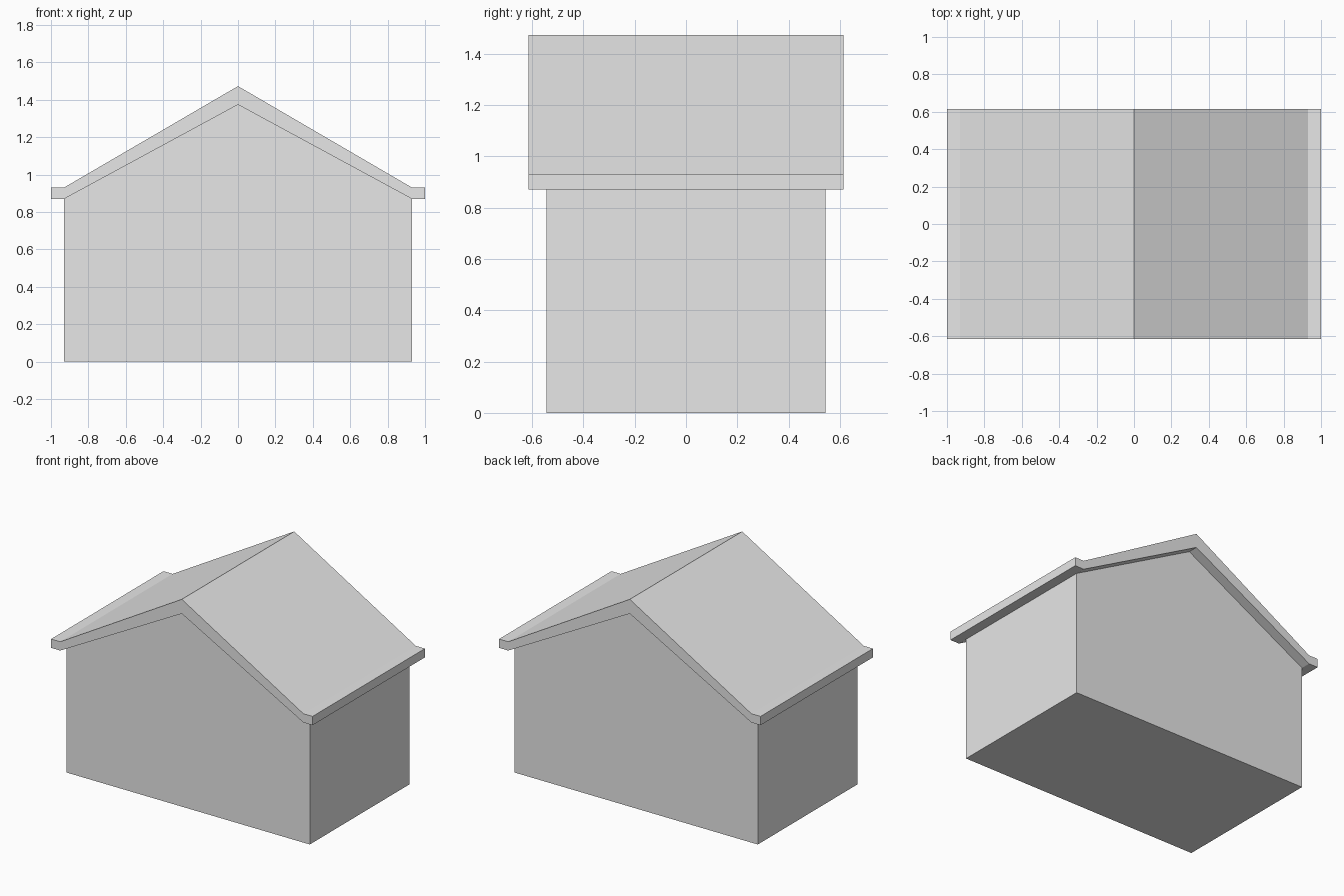
import bpy
import bmesh

cube = bpy.data.objects.get("Cube")
if cube:
    bpy.data.objects.remove(cube, do_unlink=True)

GREY = (0.8, 0.8, 0.8, 1.0)
grey = bpy.data.materials.new("plain grey")
grey.use_nodes = True
grey.diffuse_color = GREY
grey.node_tree.nodes["Principled BSDF"].inputs["Base Color"].default_value = GREY

WALL_X, EAVE_X = 0.93, 1.0
WALL_Y, ROOF_Y = 0.544, 0.614
EAVE_LOW, EAVE_TOP = 0.87, 0.931
GABLE_TOP, RIDGE = 1.374, 1.473


def extrude_profile(name, profile, half_depth):
    """Extrude an x-z outline evenly to both sides along y."""
    bm = bmesh.new()
    face = bm.faces.new([bm.verts.new((x, -half_depth, z)) for x, z in profile])
    swept = bmesh.ops.extrude_face_region(bm, geom=[face], use_keep_orig=True)
    verts = [g for g in swept["geom"] if isinstance(g, bmesh.types.BMVert)]
    bmesh.ops.translate(bm, verts=verts, vec=(0, 2 * half_depth, 0))
    bmesh.ops.recalc_face_normals(bm, faces=bm.faces)
    mesh = bpy.data.meshes.new(name)
    bm.to_mesh(mesh)
    bm.free()
    mesh.materials.append(grey)
    obj = bpy.data.objects.new(name, mesh)
    bpy.context.collection.objects.link(obj)
    return obj


def mirrored(half, ridge):
    """Complete a right-hand outline around a point on the centre line."""
    return half + [(0, ridge)] + [(-x, z) for x, z in reversed(half)]


# Gabled house body
extrude_profile("house_walls", mirrored([(WALL_X, 0), (WALL_X, EAVE_LOW)], GABLE_TOP), WALL_Y)

# Overhanging roof shell with short flat eaves
outer = mirrored([(EAVE_X, EAVE_LOW), (EAVE_X, EAVE_TOP), (WALL_X, EAVE_TOP)], RIDGE)
inner = mirrored([(WALL_X, EAVE_LOW)], GABLE_TOP)
extrude_profile("roof", outer + inner[::-1], ROOF_Y)
